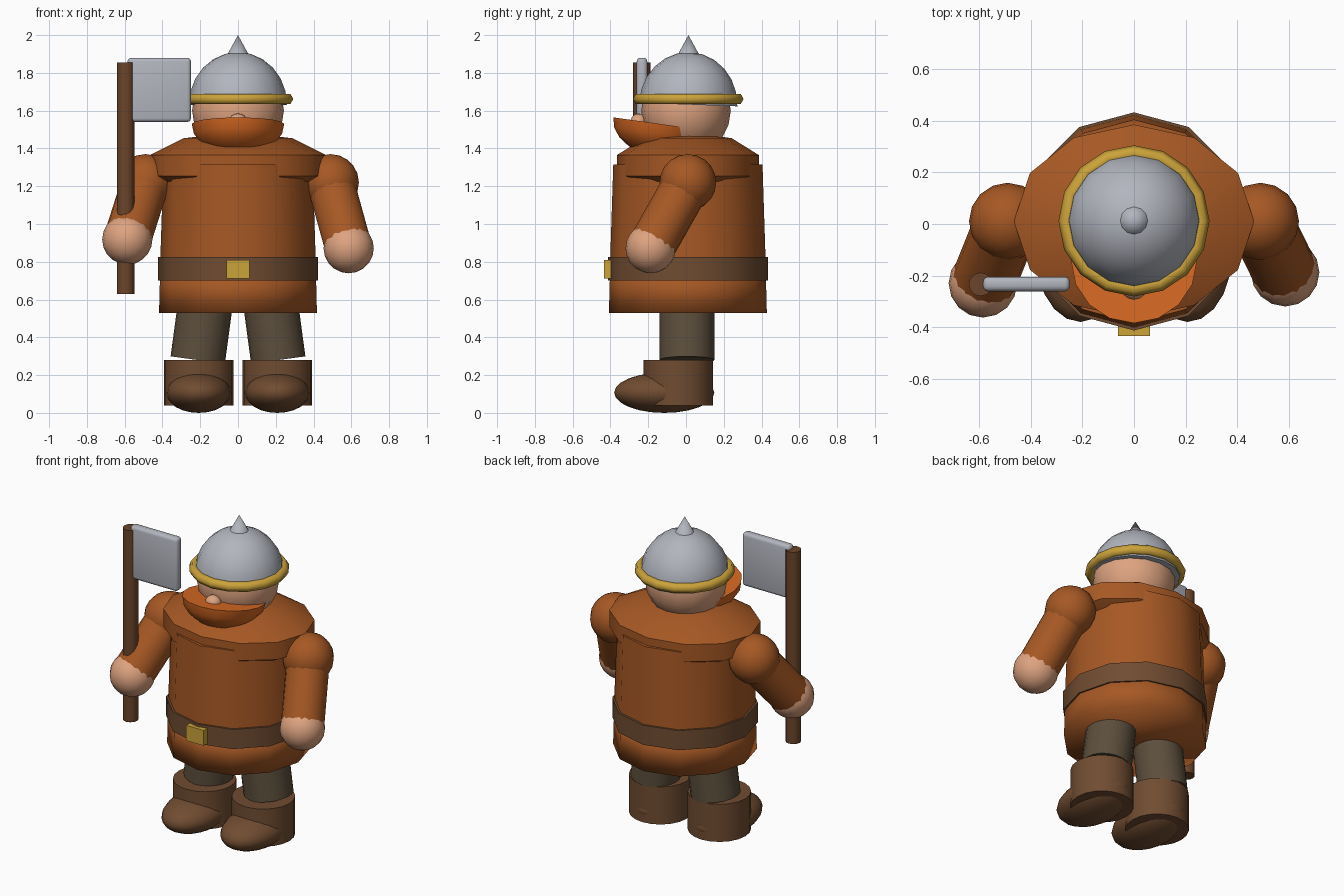
import bpy, bmesh
from math import radians
from mathutils import Vector, Matrix

cube = bpy.data.objects.get("Cube")
if cube:
    bpy.data.objects.remove(cube, do_unlink=True)


def linear(c):
    c /= 255
    return c / 12.92 if c < 0.04 else ((c + 0.055) / 1.055) ** 2.4


def material(name, r, g, b):
    m = bpy.data.materials.new(name)
    color = (linear(r), linear(g), linear(b), 1)
    m.use_nodes = True
    m.diffuse_color = color
    bsdf = m.node_tree.nodes["Principled BSDF"]
    bsdf.inputs["Base Color"].default_value = color
    bsdf.inputs["Roughness"].default_value = 0.7
    return m


steel = material("steel", 178, 181, 190)
gold = material("gold", 204, 163, 58)
skin = material("skin", 222, 163, 128)
ginger = material("ginger hair", 214, 104, 34)
cloth = material("rust cloth", 166, 88, 36)
leather = material("brown leather", 112, 76, 49)
wood = material("dark wood", 108, 69, 42)
wool = material("grey brown wool", 92, 78, 60)


def finish(name, bm, mat, angle=45):
    """Turn a bmesh into a shaded object."""
    bmesh.ops.recalc_face_normals(bm, faces=bm.faces)
    mesh = bpy.data.meshes.new(name)
    bm.to_mesh(mesh)
    bm.free()
    mesh.materials.append(mat)
    ob = bpy.data.objects.new(name, mesh)
    bpy.context.collection.objects.link(ob)
    bpy.ops.object.select_all(action='DESELECT')
    ob.select_set(True)
    bpy.context.view_layer.objects.active = ob
    bpy.ops.object.shade_smooth_by_angle(angle=radians(angle))
    return ob


def ellipsoid(name, mat, center, radii, segs=16, rings=10, cut=None, tilt=0):
    """Ellipsoid; cut='above' or 'below' removes that half and caps it."""
    bm = bmesh.new()
    bmesh.ops.create_uvsphere(bm, u_segments=segs, v_segments=rings, radius=1)
    if cut:
        geom = bm.verts[:] + bm.edges[:] + bm.faces[:]
        out = bmesh.ops.bisect_plane(bm, geom=geom, plane_co=(0, 0, 0), plane_no=(0, 0, 1),
                                     clear_outer=cut == "above", clear_inner=cut == "below")
        rim = [e for e in out["geom_cut"] if isinstance(e, bmesh.types.BMEdge)]
        bmesh.ops.contextual_create(bm, geom=rim)
    place = (Matrix.Translation(center) @ Matrix.Rotation(radians(tilt), 4, 'X')
             @ Matrix.Diagonal((*radii, 1)))
    bmesh.ops.transform(bm, matrix=place, verts=bm.verts)
    return finish(name, bm, mat)


def tube(name, mat, start, end, r1, r2=None, segs=12, angle=45):
    """Capped cylinder or cone between two points."""
    a, b = Vector(start), Vector(end)
    d = b - a
    bm = bmesh.new()
    bmesh.ops.create_cone(bm, cap_ends=True, segments=segs, radius1=r1,
                          radius2=r1 if r2 is None else r2, depth=d.length)
    rot = Vector((0, 0, 1)).rotation_difference(d).to_matrix().to_4x4()
    bmesh.ops.transform(bm, matrix=Matrix.Translation((a + b) / 2) @ rot, verts=bm.verts)
    return finish(name, bm, mat, angle)


def box(name, mat, center, size, bevel=0):
    bm = bmesh.new()
    bmesh.ops.create_cube(bm, size=1)
    bmesh.ops.transform(bm, matrix=Matrix.Translation(center) @ Matrix.Diagonal((*size, 1)),
                        verts=bm.verts)
    if bevel:
        bmesh.ops.bevel(bm, geom=bm.edges[:], offset=bevel, segments=3, profile=0.5,
                        affect='EDGES')
    return finish(name, bm, mat, 35)


# Torso, skirt, belt and shoulder cape
Y = 0.01
tube("tunic", cloth, (0, Y, 0.7), (0, Y, 1.315), 0.415, 0.395)
tube("tunic_skirt", cloth, (0, Y, 0.53), (0, Y, 0.76), 0.418, 0.412, angle=120)
tube("belt", leather, (0, Y, 0.7), (0, Y, 0.825), 0.423)
box("belt_buckle", gold, (0, -0.41, 0.76), (0.124, 0.05, 0.098))
ellipsoid("shoulder_cape", cloth, (0, Y, 1.31), (0.49, 0.395, 0.178), 12, 5)

# Head and beard
ellipsoid("head", skin, (0, 0, 1.6), (0.243, 0.237, 0.24))
ellipsoid("nose", skin, (0, -0.25, 1.54), (0.05, 0.045, 0.045), 12, 8)
ellipsoid("beard", ginger, (0, -0.14, 1.53), (0.245, 0.247, 0.172), 16, 10,
          cut="above", tilt=-8)

# Helmet: dome, rim and spike
ellipsoid("helmet_dome", steel, (0, 0.012, 1.632), (0.26, 0.26, 0.278), 16, 12,
          cut="below", tilt=-2)
bpy.ops.mesh.primitive_torus_add(location=(0, 0.012, 1.662), major_radius=0.262,
                                 minor_radius=0.031, major_segments=16, minor_segments=6)
rim = bpy.context.object
rim.name = "helmet_rim"
rim.data.materials.append(gold)
bpy.ops.object.shade_smooth_by_angle(angle=radians(65))
tube("helmet_spike", steel, (0, 0.013, 1.89), (0, 0.013, 2.0), 0.06, 0)

# Arms and legs on both sides
hands = {"left": Vector((0.586, -0.187, 0.872)), "right": Vector((-0.586, -0.23, 0.918))}
for side, s in (("left", 1), ("right", -1)):
    shoulder = Vector((s * 0.49, Y, 1.22))
    ellipsoid(side + "_shoulder", cloth, shoulder, (0.15,) * 3)
    tube(side + "_sleeve", cloth, shoulder, hands[side], 0.126, segs=16)
    ellipsoid(side + "_hand", skin, hands[side], (0.133,) * 3)
    tube(side + "_trouser_leg", wool, (s * 0.213, 0.005, 0.28), (s * 0.17, 0.005, 0.6),
         0.145, segs=20)
    tube(side + "_boot_shaft", leather, (s * 0.208, -0.04, 0.04), (s * 0.208, -0.04, 0.28),
         0.184, segs=20)
    ellipsoid(side + "_boot_foot", leather, (s * 0.208, -0.115, 0.107),
              (0.173, 0.265, 0.107), 20, 12)

# Axe held in the right hand
tube("axe_handle", wood, (-0.595, -0.234, 0.63), (-0.595, -0.234, 1.855), 0.046)
box("axe_blade", steel, (-0.417, -0.233, 1.71), (0.336, 0.056, 0.34), 0.02)
